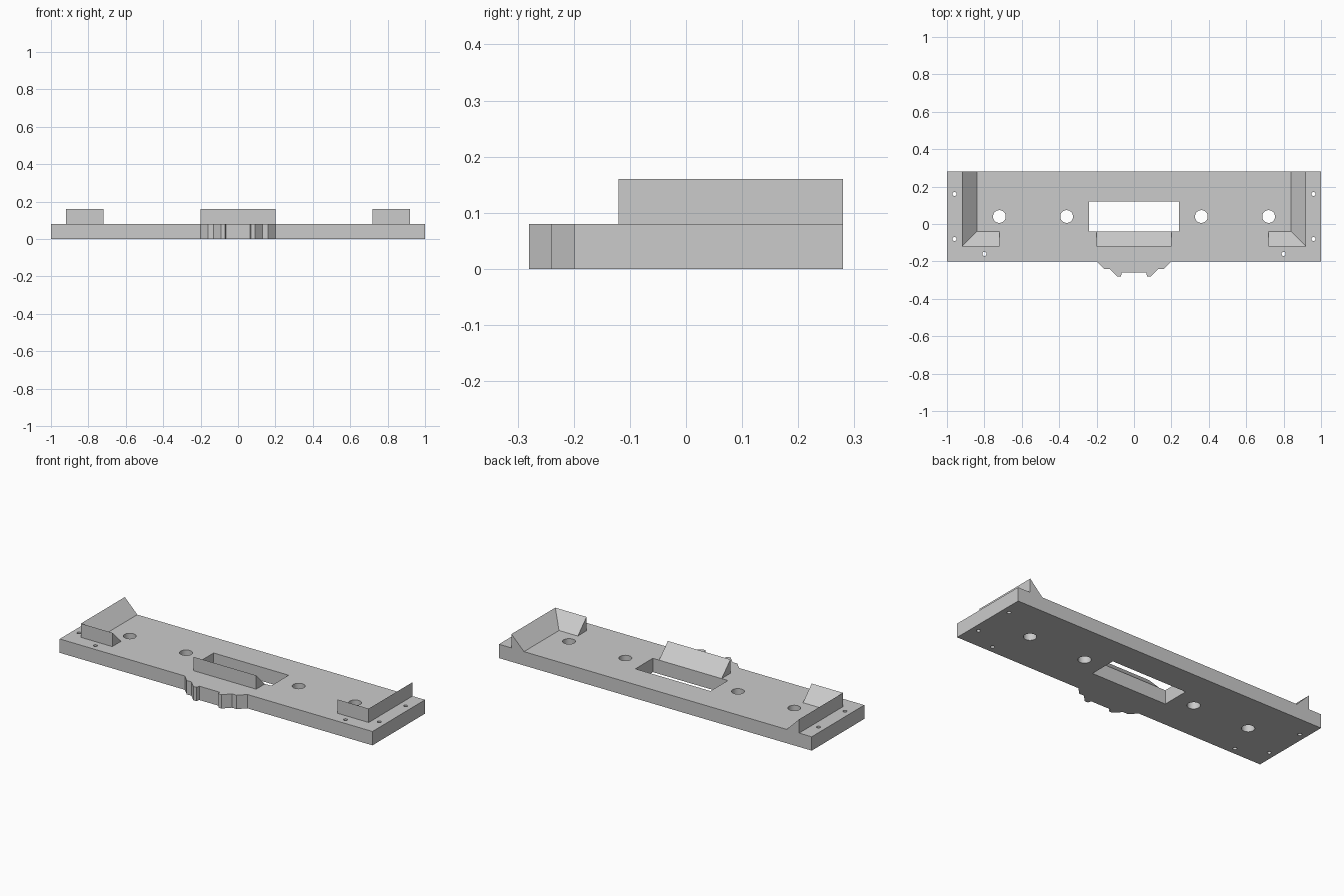
import bpy, bmesh, math
from mathutils import Vector

if "Cube" in bpy.data.objects:
    bpy.data.objects.remove(bpy.data.objects["Cube"])

GREY = bpy.data.materials.new("plain_grey")
GREY.diffuse_color = (0.6, 0.6, 0.6, 1)
GREY.use_nodes = True
GREY.node_tree.nodes["Principled BSDF"].inputs["Base Color"].default_value = GREY.diffuse_color


def finish(name, bm):
    bmesh.ops.recalc_face_normals(bm, faces=bm.faces)
    me = bpy.data.meshes.new(name)
    bm.to_mesh(me)
    bm.free()
    ob = bpy.data.objects.new(name, me)
    bpy.context.collection.objects.link(ob)
    me.materials.append(GREY)
    return ob


def add_prism(bm, outline, z0, z1):
    """Extrude a flat outline from z0 up to z1."""
    face = bm.faces.new([bm.verts.new((x, y, z0)) for x, y in outline])
    top = bmesh.ops.extrude_face_region(bm, geom=[face])["geom"]
    verts = [v for v in top if isinstance(v, bmesh.types.BMVert)]
    bmesh.ops.translate(bm, verts=verts, vec=(0, 0, z1 - z0))


def circle(x, y, r, n):
    return [(x + r * math.cos(2 * math.pi * i / n),
             y + r * math.sin(2 * math.pi * i / n)) for i in range(n)]


def wedge_sweep(name, sections):
    """Skin triangular sections (outer foot, outer top, inner foot)."""
    bm = bmesh.new()
    rings = [[bm.verts.new(p) for p in s] for s in sections]
    for a, b in zip(rings, rings[1:]):
        for i in range(3):
            j = (i + 1) % 3
            bm.faces.new((a[i], a[j], b[j], b[i]))
    bm.faces.new(rings[0])
    bm.faces.new(rings[-1])
    return finish(name, bm)


def section(outer, inner):
    return [(*outer, 0.08), (*outer, 0.16), (*inner, 0.08)]


# Base plate with the stepped front tab
half = [(0.065, -0.26), (0.07, -0.28), (0.09, -0.28), (0.13, -0.24),
        (0.16, -0.24), (0.2, -0.2), (1, -0.2), (1, 0.28)]
bm = bmesh.new()
add_prism(bm, half + [(-x, y) for x, y in reversed(half)], 0, 0.08)
plate = finish("base_plate", bm)

# Cutter for the window, the large holes and the screw holes
bm = bmesh.new()
add_prism(bm, [(-0.24, -0.04), (0.24, -0.04), (0.24, 0.12), (-0.24, 0.12)], -0.1, 0.2)
for s in (-1, 1):
    for x in (0.36, 0.72):
        add_prism(bm, circle(s * x, 0.04, 0.034, 32), -0.1, 0.2)
    for x, y in ((0.96, 0.16), (0.96, -0.08), (0.8, -0.16)):
        add_prism(bm, circle(s * x, y, 0.011, 24), -0.1, 0.2)
cutter = finish("hole_cutter", bm)

mod = plate.modifiers.new("holes", 'BOOLEAN')
mod.operation = 'DIFFERENCE'
mod.solver = 'EXACT'
mod.object = cutter
bpy.context.view_layer.objects.active = plate
plate.select_set(True)
bpy.ops.object.modifier_apply(modifier=mod.name)
bpy.data.objects.remove(cutter)
bpy.ops.object.shade_smooth_by_angle(angle=math.radians(30))

# Middle wedge in front of the window
wedge_sweep("middle_wedge", [section((x, -0.12), (x, -0.04)) for x in (-0.2, 0.2)])

# Mitred corner wedges
for s, side in ((-1, "left"), (1, "right")):
    wedge_sweep(side + "_corner_wedge", [
        section((s * 0.72, -0.12), (s * 0.72, -0.04)),
        section((s * 0.92, -0.12), (s * 0.84, -0.04)),
        section((s * 0.92, 0.28), (s * 0.84, 0.28))])
